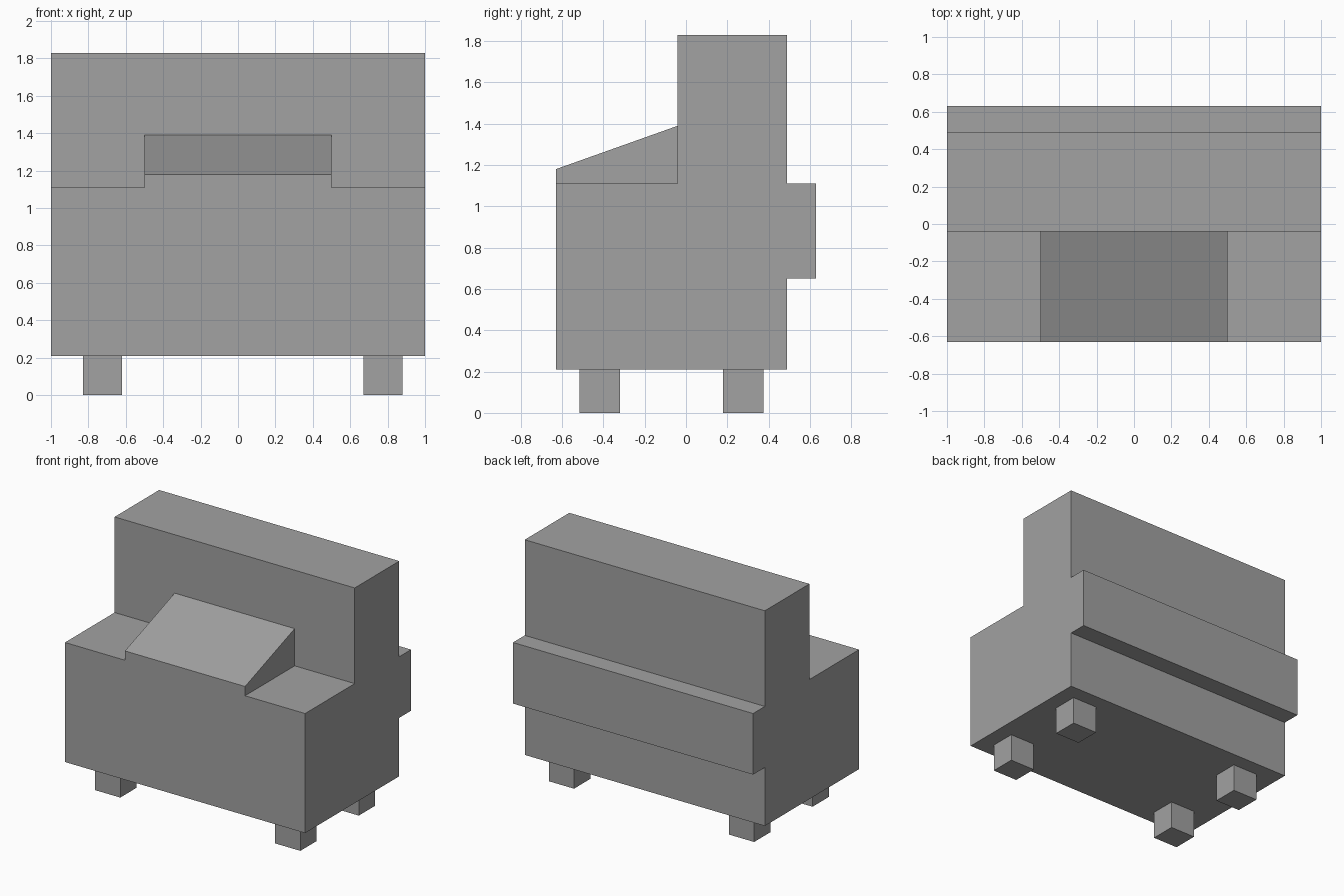
import bpy
import bmesh

if "Cube" in bpy.data.objects:
    bpy.data.objects.remove(bpy.data.objects["Cube"], do_unlink=True)

grey = bpy.data.materials.new("plain grey")
grey.use_nodes = True
colour = (0.36, 0.36, 0.36, 1)
grey.diffuse_color = colour
grey.node_tree.nodes["Principled BSDF"].inputs["Base Color"].default_value = colour


def extrude_profile(name, profile, x0, x1):
    """Sweep a (y, z) side profile from x0 to x1."""
    bm = bmesh.new()
    side = bm.faces.new([bm.verts.new((x0, y, z)) for y, z in profile])
    swept = bmesh.ops.extrude_face_region(bm, geom=[side])["geom"]
    ends = [v for v in swept if isinstance(v, bmesh.types.BMVert)]
    bmesh.ops.translate(bm, verts=ends, vec=(x1 - x0, 0, 0))
    bmesh.ops.recalc_face_normals(bm, faces=bm.faces)
    mesh = bpy.data.meshes.new(name)
    bm.to_mesh(mesh)
    bm.free()
    mesh.materials.append(grey)
    obj = bpy.data.objects.new(name, mesh)
    bpy.context.collection.objects.link(obj)
    return obj


front, step, back, rail = -0.63, -0.04, 0.49, 0.63
base, shelf, top = 0.21, 1.11, 1.83

# Stepped cabinet with tall back and rear rail
extrude_profile("cabinet_body", [
    (front, base), (back, base), (back, 0.65), (rail, 0.65), (rail, shelf),
    (back, shelf), (back, top), (step, top), (step, shelf), (front, shelf),
], -1, 1)

# Sloping desk on the front shelf
extrude_profile("sloped_desk", [
    (front, shelf), (step, shelf), (step, 1.39), (front, 1.18),
], -0.5, 0.5)

# Four square feet
for side, x in (("right", -0.83), ("left", 0.67)):
    for end, y in (("front", -0.515), ("back", 0.18)):
        extrude_profile(f"{end}_{side}_foot", [
            (y, 0), (y + 0.195, 0), (y + 0.195, base), (y, base),
        ], x, x + 0.21)
